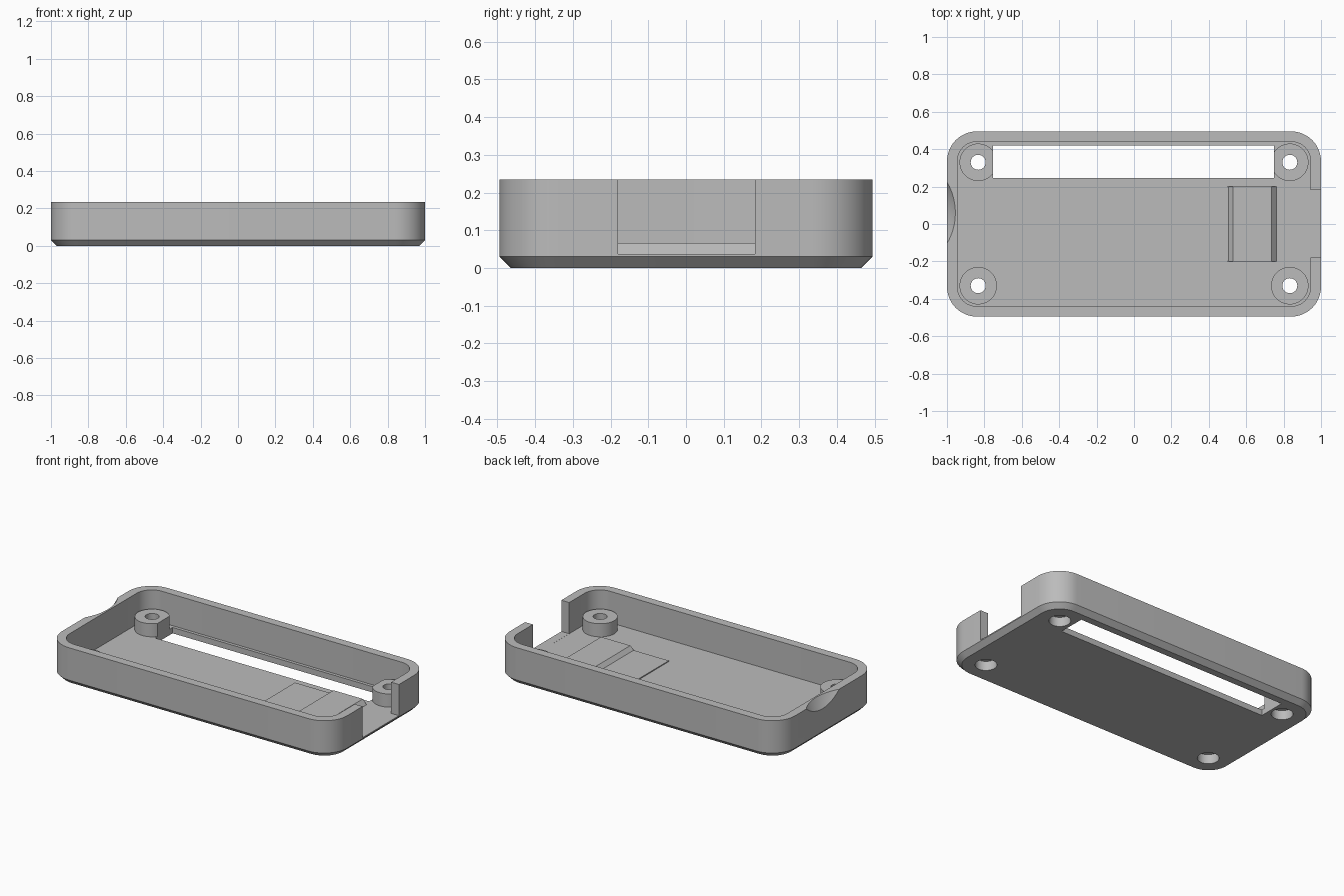
import bpy, bmesh, math

if "Cube" in bpy.data.objects:
    bpy.data.objects.remove(bpy.data.objects["Cube"])

H, FLOOR = 0.235, 0.037
HX, HY = 1.0, 0.495

grey = bpy.data.materials.new("plain_grey")
grey.diffuse_color = (0.5, 0.5, 0.5, 1)
grey.use_nodes = True
grey.node_tree.nodes["Principled BSDF"].inputs["Base Color"].default_value = grey.diffuse_color


def make(name, bm):
    bmesh.ops.recalc_face_normals(bm, faces=bm.faces)
    me = bpy.data.meshes.new(name)
    bm.to_mesh(me)
    bm.free()
    me.materials.append(grey)
    ob = bpy.data.objects.new(name, me)
    bpy.context.collection.objects.link(ob)
    return ob


def rounded_rect(inset, radius, z, seg=12):
    pts = []
    cx, cy = HX - inset - radius, HY - inset - radius
    for q, (sx, sy) in enumerate([(1, 1), (-1, 1), (-1, -1), (1, -1)]):
        for i in range(seg + 1):
            a = math.pi / 2 * (q + i / seg)
            pts.append((sx * cx + radius * math.cos(a),
                        sy * cy + radius * math.sin(a), z))
    return pts


def loft(name, loops):
    bm = bmesh.new()
    rings = [[bm.verts.new(p) for p in loop] for loop in loops]
    n = len(rings[0])
    for a, b in zip(rings, rings[1:]):
        for i in range(n):
            j = (i + 1) % n
            bm.faces.new((a[i], a[j], b[j], b[i]))
    bm.faces.new(rings[0])
    bm.faces.new(rings[-1])
    return make(name, bm)


def box(name, x0, x1, y0, y1, z0, z1):
    return loft(name, [[(x0, y0, z), (x1, y0, z), (x1, y1, z), (x0, y1, z)]
                       for z in (z0, z1)])


def cylinder(name, x, y, r, z0, z1, n=48):
    ring = [(x + r * math.cos(2 * math.pi * i / n),
             y + r * math.sin(2 * math.pi * i / n)) for i in range(n)]
    return loft(name, [[(px, py, z) for px, py in ring] for z in (z0, z1)])


# Open tray with chamfered base
tray = loft("tray", [
    rounded_rect(0.03, 0.13, 0),
    rounded_rect(0, 0.16, 0.03),
    rounded_rect(0, 0.16, H),
    rounded_rect(0.055, 0.105, H),
    rounded_rect(0.055, 0.105, FLOOR),
])

added, cut = [], []

# Screw bosses with through holes and counterbores underneath
for sx in (-1, 1):
    for sy in (-1, 1):
        x, y = sx * 0.833, sy * 0.33
        added.append(cylinder("screw_boss", x, y, 0.1, 0.02, 0.12))
        cut.append(cylinder("screw_hole", x, y, 0.04, -0.1, 0.3))
        cut.append(cylinder("counterbore", x, y, 0.063, -0.1, 0.06))

# Raised pad with sloped ends, and the thin plate leading to it
profile = [(0.5, 0.02), (0.5, FLOOR), (0.53, 0.066),
           (0.735, 0.066), (0.762, FLOOR), (0.762, 0.02)]
added.append(loft("raised_pad", [[(x, y, z) for x, z in profile]
                                 for y in (-0.2, 0.2)]))
added.append(box("thin_plate", 0.26, 0.51, -0.199, 0.199, 0.025, 0.043))

# Long slot, end notch and thumb scoop
cut.append(box("slot_cutter", -0.753, 0.748, 0.245, 0.42, -0.1, 0.3))
cut.append(box("notch_cutter", 0.92, 1.1, -0.18, 0.183, FLOOR + 0.0004, 0.4))
bm = bmesh.new()
bmesh.ops.create_uvsphere(bm, u_segments=96, v_segments=64, radius=0.38)
bmesh.ops.translate(bm, verts=bm.verts, vec=(-1.28, 0.06, 0.432))
cut.append(make("scoop_cutter", bm))

# Apply the additions, then the cuts
for op, parts in (("UNION", added), ("DIFFERENCE", cut)):
    for part in parts:
        mod = tray.modifiers.new(part.name, "BOOLEAN")
        mod.operation = op
        mod.solver = "EXACT"
        mod.object = part
bpy.context.view_layer.update()
dg = bpy.context.evaluated_depsgraph_get()
result = bpy.data.meshes.new_from_object(tray.evaluated_get(dg))
tray.modifiers.clear()
tray.data = result
for part in added + cut:
    bpy.data.objects.remove(part, do_unlink=True)

bpy.context.view_layer.objects.active = tray
tray.select_set(True)
bpy.ops.object.shade_smooth_by_angle(angle=math.radians(25))
